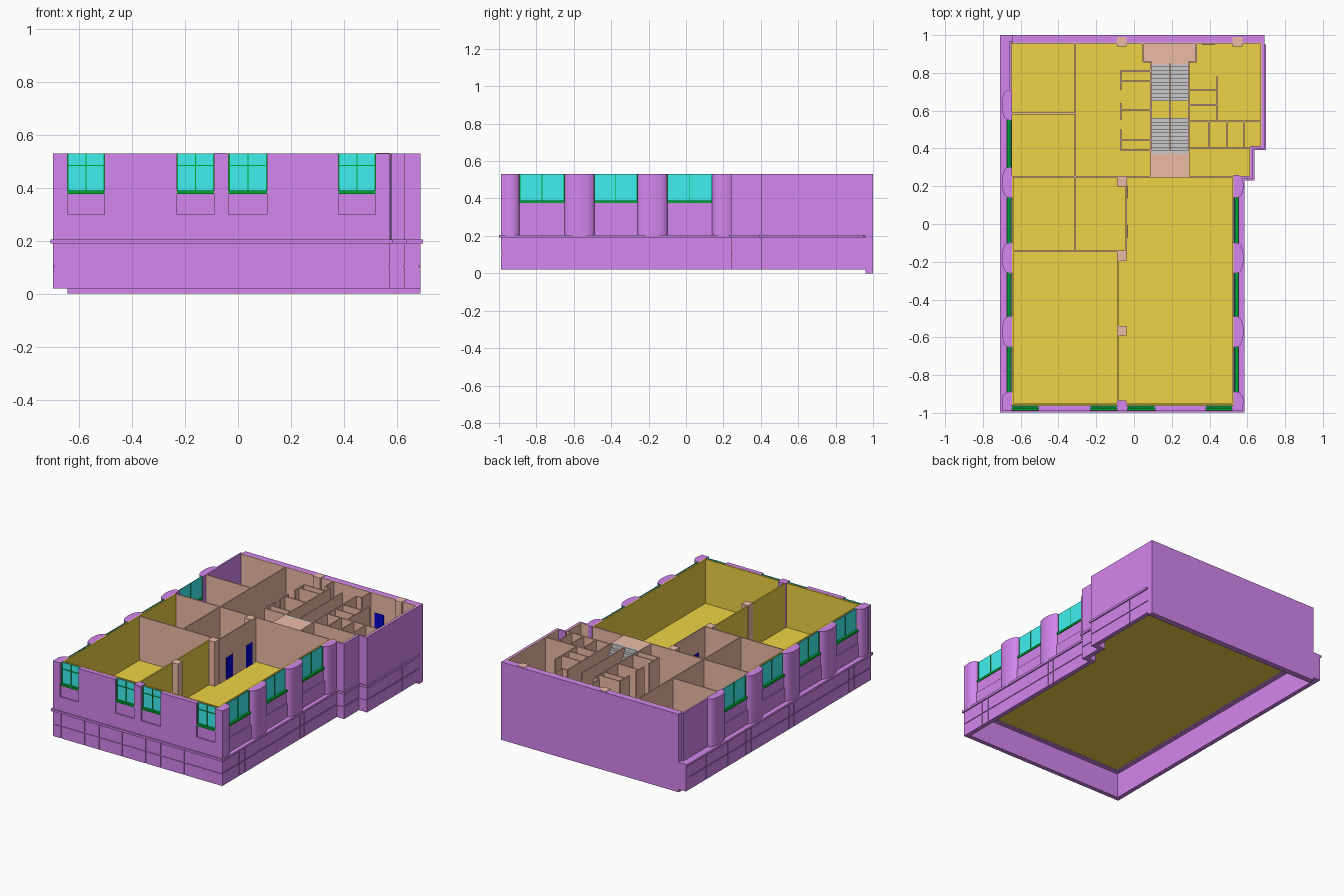
import bpy, bmesh, math
from mathutils import Vector

if "Cube" in bpy.data.objects:
    bpy.data.objects.remove(bpy.data.objects["Cube"])


def mat(name, *c):
    m = bpy.data.materials.new(name)
    m.diffuse_color = (*c, 1)
    m.use_nodes = True
    m.node_tree.nodes["Principled BSDF"].inputs["Base Color"].default_value = m.diffuse_color
    return m


PURPLE = mat("facade", 0.66, 0.24, 0.86)
GOLD = mat("floor_gold", 0.86, 0.65, 0.06)
SALMON = mat("partition", 0.85, 0.5, 0.39)
CYAN = mat("glass", 0.05, 0.87, 0.87)
GREEN = mat("frame_green", 0.0, 0.4, 0.03)
NAVY = mat("door_navy", 0.0, 0.0, 0.6)
TOP, FLOOR = 0.53, 0.23


def finish(name, bm, m):
    bmesh.ops.recalc_face_normals(bm, faces=bm.faces)
    me = bpy.data.meshes.new(name)
    bm.to_mesh(me)
    bm.free()
    ob = bpy.data.objects.new(name, me)
    bpy.context.collection.objects.link(ob)
    if m:
        me.materials.append(m)
    return ob


def boxes(name, items, m):
    """One object from boxes given as (x0, x1, y0, y1, z0, z1)."""
    bm = bmesh.new()
    for x0, x1, y0, y1, z0, z1 in items:
        vs = bmesh.ops.create_cube(bm, size=1)["verts"]
        for v in vs:
            v.co = ((x0 + x1) / 2 + v.co.x * (x1 - x0),
                    (y0 + y1) / 2 + v.co.y * (y1 - y0),
                    (z0 + z1) / 2 + v.co.z * (z1 - z0))
    return finish(name, bm, m)


def prism(bm, pts, z0, z1):
    f = bm.faces.new([bm.verts.new((x, y, z0)) for x, y in pts])
    r = bmesh.ops.extrude_face_region(bm, geom=[f])
    # keep the bottom face so the prism is closed
    for v in [g for g in r["geom"] if isinstance(g, bmesh.types.BMVert)]:
        v.co.z = z1
    if len([e for e in bm.edges if e.is_boundary]):
        bmesh.ops.holes_fill(bm, edges=[e for e in bm.edges if e.is_boundary])


def inset(path, d):
    """Mitred offset of an open path towards its left (inside)."""
    p = [Vector(q) for q in path]
    n = []
    for a, b in zip(p, p[1:]):
        t = (b - a).normalized()
        n.append(Vector((-t.y, t.x)))
    out = [p[0] + n[0] * d]
    for i in range(1, len(p) - 1):
        out.append(p[i] + (n[i - 1] + n[i]) * d)
    return out + [p[-1] + n[-1] * d]


def strip(name, path, outer, inner, z0, z1, m):
    bm = bmesh.new()
    prism(bm, inset(path, outer) + inset(path, inner)[::-1], z0, z1)
    return finish(name, bm, m)


# Stepped building outline: left, front, right
OUT = [(-.7, 1), (-.7, -.99), (.575, -.99), (.575, .24), (.63, .24),
       (.63, .4), (.69, .4), (.69, .96)]

# Base wall with panel grooves, and the ledge on top of it
base = strip("base_wall", OUT, 0, .03, .02, .19, PURPLE)
g = .003
cuts = [(x - g, x + g, -1.02, -.985, 0, .185)
        for x in (-.635, -.46, -.35, -.175, 0, .115, .29)]
for y in (-.81, -.75, -.16, -.11):
    cuts += [(.57, .62, y - g, y + g, 0, .185), (-.72, -.695, y - g, y + g, 0, .185)]
cuts += [(.685, .72, .78 - g, .78 + g, 0, .185)]
cuts += [(-.72, -.695, y - g, y + g, 0, .185) for y in (.3, .36, .55, .78)]
cut_v = boxes("groove_cutter_vertical", cuts, None)
cut_h = strip("groove_cutter_horizontal", OUT, -.02, .005, .101, .107, None)
for c in (cut_v, cut_h):
    c.hide_render = True
    c.display_type = 'WIRE'
    b = base.modifiers.new("groove", 'BOOLEAN')
    b.operation, b.object, b.solver = 'DIFFERENCE', c, 'EXACT'
LEDGE = OUT[:-1] + [(.69, .95)]
strip("base_ledge", LEDGE, -.009, .06, .19, .205, PURPLE)

# Floor slab
bm = bmesh.new()
prism(bm, [(-.65, -.965), (.535, -.965), (.535, .25), (.62, .25), (.62, .41),
           (.68, .41), (.68, .965), (-.65, .965)], .197, FLOOR)
finish("floor_slab", bm, GOLD)

# Back wall and the solid upper walls
boxes("back_wall", [(-.645, .69, .96, 1, 0, TOP), (-.7, -.645, .96, 1, .02, .2)], PURPLE)
boxes("side_walls_solid", [(-.66, -.648, .7, .97, .2, TOP)], PURPLE)
strip("right_rear_wall", [(.535, .24), (.63, .24), (.63, .4), (.69, .4), (.69, .97)],
      0, .012, .2, TOP, PURPLE)

# Front wall with four window openings
FW = [(-.645, -.505), (-.23, -.09), (-.035, .11), (.38, .52)]
edges = [-.7] + [v for w in FW for v in w] + [.575]
front = [(edges[i], edges[i + 1], -.99, -.96, .2, TOP) for i in range(0, 10, 2)]
front += [(a, b, -.99, -.96, .2, .3) for a, b in FW]
front += [(a, b, -.98, -.96, .3, .376) for a, b in FW]
boxes("front_wall", front, PURPLE)

glass, frame = [], []
for a, b in FW:
    c = (a + b) / 2
    glass.append((a, b, -.972, -.967, .385, TOP))
    frame += [(a, b, -.988, -.962, .376, .39), (a, a + .004, -.976, -.965, .385, TOP),
              (b - .004, b, -.976, -.965, .385, TOP), (c - .002, c + .002, -.976, -.965, .385, TOP),
              (a, b, -.976, -.965, .483, .487)]

# Side windows and the walls under them
right = [(-.89, -.65), (-.49, -.26), (-.1, .14)]
low = []
for s, x, wins in ((1, .535, right), (-1, -.655, right + [(.3, .55)])):
    def sx(d0, d1):
        return tuple(sorted((x + s * d0, x + s * d1)))
    for a, b in wins:
        low += [(*sx(-.008, .012), a, b, .2, .376), (*sx(.01, .02), a, b, .2, .3)]
        glass.append((*sx(-.002, .003), a, b, .385, TOP))
        frame.append((*sx(-.006, .018), a, b, .376, .39))
        for y in (a + .002, (a + b) / 2, b - .002):
            frame.append((*sx(-.004, .006), y - .002, y + .002, .385, TOP))
boxes("side_window_aprons", low, PURPLE)
boxes("window_glass", glass, CYAN)
boxes("window_frames_and_sills", frame, GREEN)


# Half-round columns along both sides
def column(name, x, y, s, r):
    bm = bmesh.new()
    arc = [(x + s * (.012 + .033 * math.sin(math.pi * i / 16)), y - r * math.cos(math.pi * i / 16))
           for i in range(17)]
    prism(bm, [(x - s * .008, y - r)] + arc + [(x - s * .008, y + r)], .2, TOP)
    ob = finish(name, bm, PURPLE)
    bpy.ops.object.select_all(action='DESELECT')
    bpy.context.view_layer.objects.active = ob
    ob.select_set(True)
    bpy.ops.object.shade_smooth_by_angle(angle=math.radians(30))


for y, r in ((-.94, .05), (-.57, .08), (-.18, .08), (.2, .06)):
    column("right_column", .535, y, 1, r)
for y, r in ((-.94, .05), (-.57, .08), (-.18, .08), (.22, .08), (.63, .08)):
    column("left_column", -.655, y, -1, r)

# Square inner posts
P = .026
boxes("inner_posts", [(x - P, x + P, y - P, y + P, FLOOR - .02, TOP + .002)
                      for x, y in ((-.065, .225), (-.065, -.17), (-.065, -.565),
                                   (-.065, .965), (.548, .965))], SALMON)
boxes("front_post", [(-.065 - P, -.065 + P, -.985, -.935, .2, TOP + .002)], PURPLE)

# Gold linings of the front rooms
boxes("room_linings", [(-.645, .525, -.958, -.948, FLOOR, TOP), (.518, .527, -.958, .25, FLOOR, TOP),
                       (-.647, -.638, -.958, .25, FLOOR, TOP), (-.09, -.08, -.95, -.15, FLOOR, TOP)], GOLD)


# Partitions: h = along x at given y, v = along y at given x
def h(y, x0, x1):
    return (x0, x1, y - .004, y + .004, FLOOR - .01, TOP)


def v(x, y0, y1):
    return (x - .004, x + .004, y0, y1, FLOOR - .01, TOP)


boxes("main_partitions", [
    v(-.31, -.145, .96), h(.585, -.65, -.31), h(.25, -.645, .62), h(-.145, -.64, -.036),
    v(-.04, -.145, .25), h(.957, -.645, .685), v(.675, .41, .96), v(.615, .25, .4)], SALMON)
boxes("core_partitions", [
    v(.09, .25, .86), v(.29, .25, .86), v(.19, .37, .85), h(.86, .05, .09), h(.86, .29, .33),
    v(.05, .86, .96), v(.33, .86, .96)], SALMON)
boxes("small_room_partitions",
      [h(y, -.07, .09) for y in (.81, .755, .605, .445, .39)]
      + [v(-.07, a, b) for a, b in ((.755, .81), (.71, .755), (.55, .64), (.39, .5))]
      + [h(.71, .29, .44), h(.63, .29, .44), h(.545, .29, .68), h(.4, .29, .63), v(.44, .545, .78)]
      + [v(x, .4, .545) for x in (.395, .49, .58)], SALMON)

# Stair landings and flights
boxes("stair_landings", [(.09, .29, .25, .37, TOP - .02, TOP), (.05, .33, .86, .96, .36, .38),
                         (.09, .29, .845, .87, .36, .38)], SALMON)
steps, N = [], 10
for x0, x1 in ((.094, .186), (.194, .286)):
    for i in range(N):
        a = .56 - .19 * i / N
        steps.append((x0, x1, a - .19 / N, a, FLOOR, FLOOR + (TOP - FLOOR) * (i + 1) / N))
        a = .65 + .2 * i / N
        steps.append((x0, x1, a, a + .2 / N, FLOOR, FLOOR + .15 * (i + 1) / N))
boxes("stair_flights", steps, None)

# Doors
boxes("doors", [(-.046, -.034, y - .035, y + .035, FLOOR, .38) for y in (-.04, .17)]
      + [(.36, .43, .95, .957, FLOOR, .4)], NAVY)
